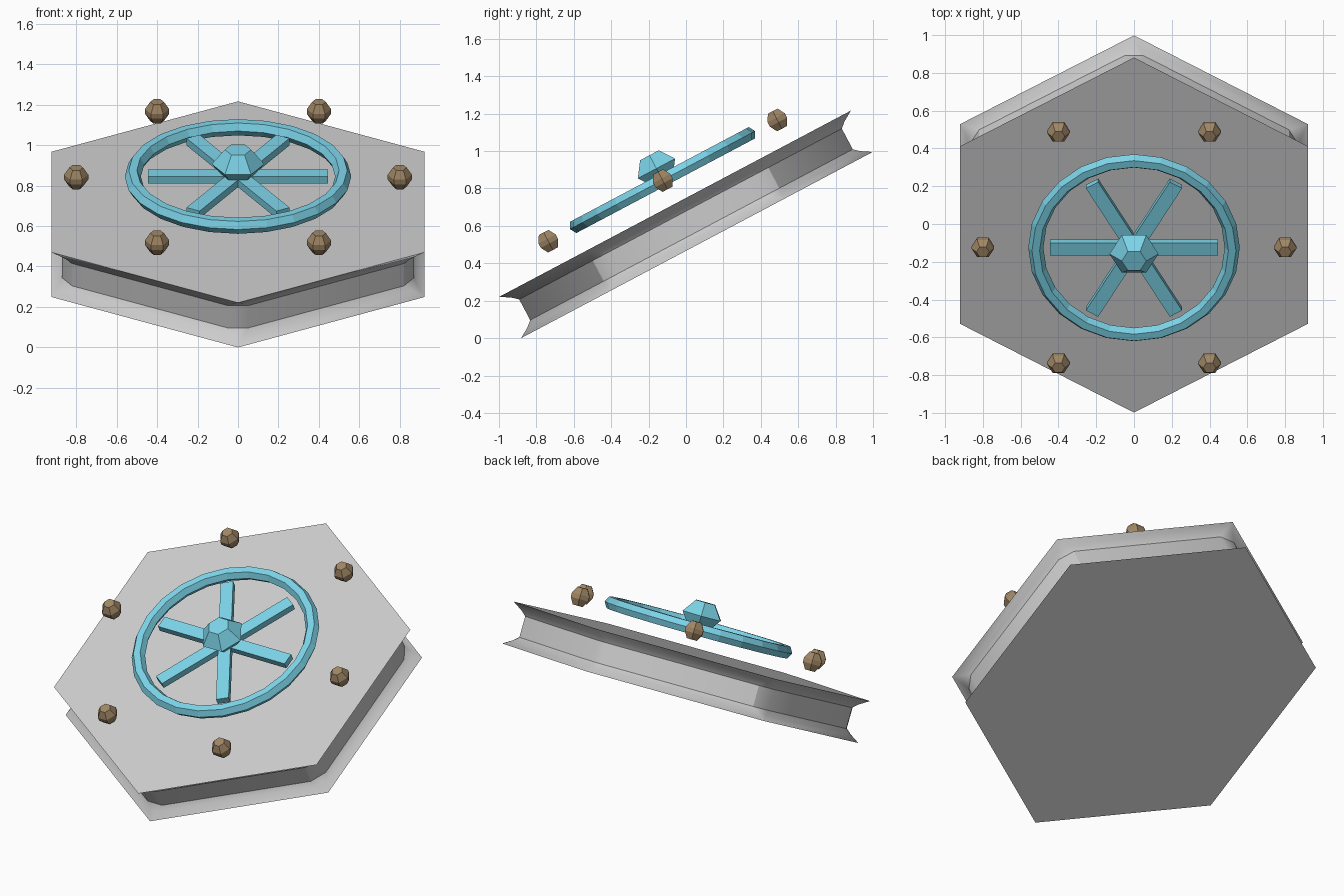
import bpy, bmesh, math
from mathutils import Matrix, Vector

if "Cube" in bpy.data.objects:
    bpy.data.objects.remove(bpy.data.objects["Cube"])

TILT = math.radians(27.9)
# local frame: z is the plate normal, origin is the plate centre
FRAME = Matrix.Translation((0, 0, 0.608)) @ Matrix.Rotation(TILT, 4, 'X')
C30 = math.cos(math.pi / 6)


def material(name, rgb):
    m = bpy.data.materials.new(name)
    m.diffuse_color = (*rgb, 1)
    m.use_nodes = True
    m.node_tree.nodes["Principled BSDF"].inputs["Base Color"].default_value = m.diffuse_color
    return m


def finish(name, bm, local=Matrix(), mat=None):
    bmesh.ops.remove_doubles(bm, verts=bm.verts, dist=1e-5)
    bmesh.ops.recalc_face_normals(bm, faces=bm.faces)
    me = bpy.data.meshes.new(name)
    bm.to_mesh(me)
    bm.free()
    if mat:
        me.materials.append(mat)
    ob = bpy.data.objects.new(name, me)
    bpy.context.collection.objects.link(ob)
    ob.matrix_world = FRAME @ local
    return ob


def loft(rings, closed=False):
    """Skin rings of points; cap the ends, or join them when closed."""
    bm = bmesh.new()
    vr = [[bm.verts.new(p) for p in r] for r in rings]
    n = len(vr[0])
    pairs = list(zip(vr, vr[1:])) + ([(vr[-1], vr[0])] if closed else [])
    for a, b in pairs:
        for i in range(n):
            j = (i + 1) % n
            bm.faces.new((a[i], a[j], b[j], b[i]))
    if not closed:
        bm.faces.new(vr[0][::-1])
        bm.faces.new(vr[-1])
    return bm


def cut_hex(apothem, half_cut, z):
    """Hexagon pointing along y with each corner cut to a short facet."""
    pts = []
    for k in range(6):
        a = math.radians(30 + 60 * k)
        d = Vector((math.cos(a), math.sin(a), 0))
        t = Vector((-d.y, d.x, 0))
        r = apothem / C30 - half_cut * math.tan(math.pi / 6)
        pts += [d * r + t * s * half_cut + Vector((0, 0, z)) for s in (-1, 1)]
    return pts


def hex_ring(r, z):
    return [(r * math.cos(k * math.pi / 3), r * math.sin(k * math.pi / 3), z)
            for k in range(6)]


# hatch plate: sharp outer lips flaring from a recessed side wall
half = [(0.921, 0.0, 0.125), (0.887, 0.03, 0.09), (0.87, 0.05, 0.0625)]
profile = [(a, c, -z) for a, c, z in half] + half[::-1]
plate = finish("hatch_plate", loft([cut_hex(*p) for p in profile]))
bpy.context.view_layer.objects.active = plate
plate.select_set(True)
bpy.ops.object.shade_smooth_by_angle(angle=math.radians(30))

blue = material("wheel_blue", (0.2, 0.65, 0.8))
brass = material("bolt_brown", (0.35, 0.24, 0.13))
WHEEL_Z = 0.268

# wheel rim
rings = []
for i in range(24):
    a = i * math.tau / 24
    rings.append([((0.52 + x) * math.cos(a), (0.52 + x) * math.sin(a), z)
                  for x, y, z in [(p[0], 0, p[1]) for p in hex_ring(0.04, 0)]])
finish("wheel_rim", loft(rings, True), Matrix.Translation((0, 0, WHEEL_Z)), blue)

# spokes: three full-width bars
for k in range(3):
    bm = bmesh.new()
    bmesh.ops.create_cube(bm, size=1)
    bmesh.ops.scale(bm, verts=bm.verts, vec=(0.888, 0.075, 0.04))
    finish(f"wheel_spoke_{k + 1}", bm,
           Matrix.Translation((0, 0, WHEEL_Z)) @ Matrix.Rotation(k * math.pi / 3, 4, 'Z'), blue)

# wheel hub
finish("wheel_hub", loft([hex_ring(0.065, -0.08), hex_ring(0.13, 0), hex_ring(0.065, 0.08)]),
       Matrix.Translation((0, 0, 0.338)), blue)

# bolts
for k in range(6):
    a = k * math.pi / 3
    bm = loft([hex_ring(r, z) for r, z in
               ((0.034, -0.053), (0.06, -0.013), (0.06, 0.013), (0.034, 0.053))])
    finish(f"bolt_{k + 1}", bm,
           Matrix.Translation((0.8 * math.cos(a), 0.8 * math.sin(a), 0.265)), brass)
